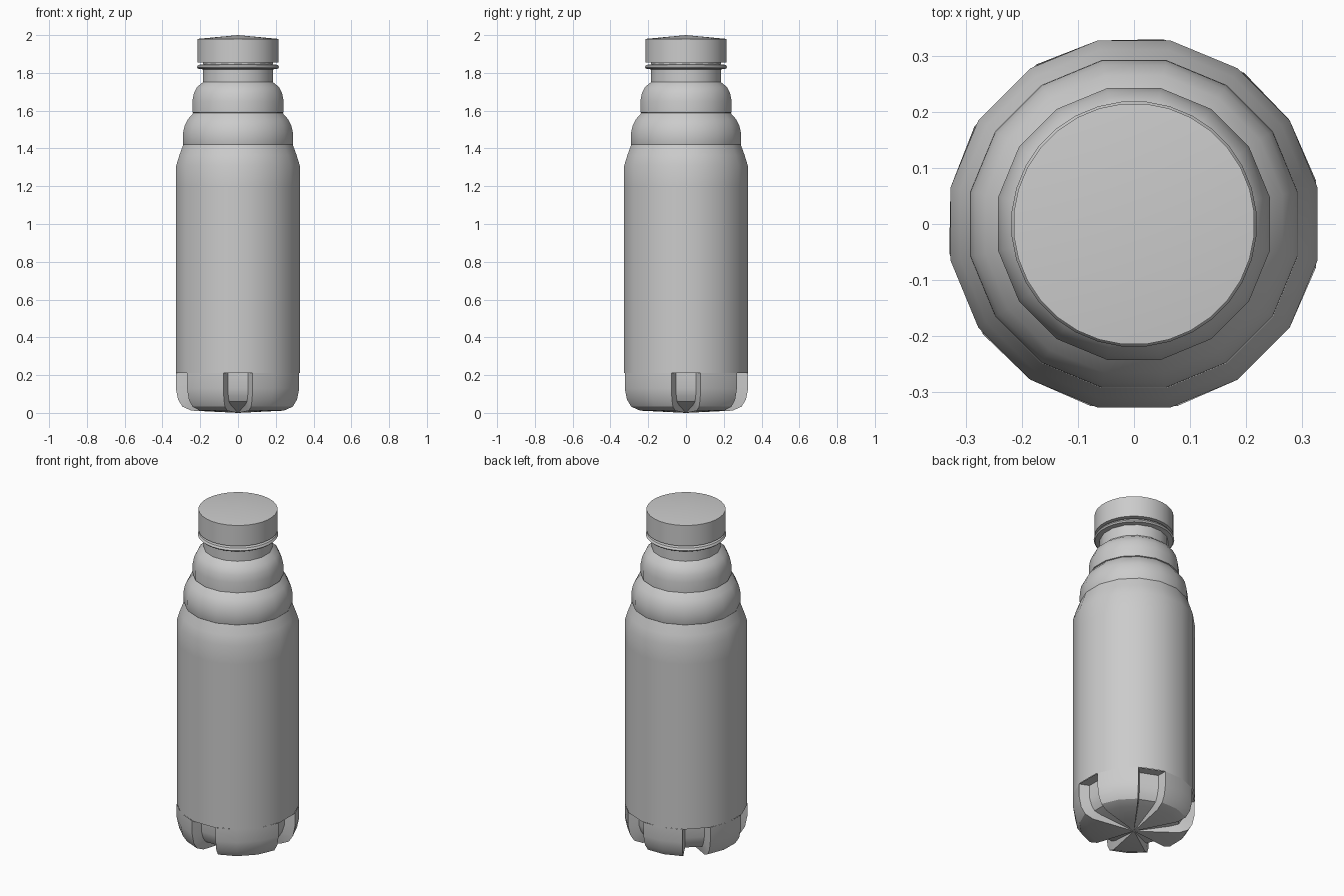
import bpy, bmesh, math

if "Cube" in bpy.data.objects:
    bpy.data.objects.remove(bpy.data.objects["Cube"])

SIDES = 16
GROOVED = (0, 3, 6, 9, 12)        # sides of the base that carry a groove

grey = bpy.data.materials.new("plain grey")
grey.use_nodes = True
grey.diffuse_color = (0.6, 0.6, 0.6, 1)
grey.node_tree.nodes["Principled BSDF"].inputs["Base Color"].default_value = (0.6, 0.6, 0.6, 1)


def finish(bm, name):
    bmesh.ops.remove_doubles(bm, verts=bm.verts, dist=0.0001)
    mesh = bpy.data.meshes.new(name)
    bm.to_mesh(mesh)
    bm.free()
    mesh.materials.append(grey)
    obj = bpy.data.objects.new(name, mesh)
    bpy.context.collection.objects.link(obj)
    bpy.ops.object.select_all(action="DESELECT")
    obj.select_set(True)
    bpy.context.view_layer.objects.active = obj
    bpy.ops.object.shade_smooth_by_angle(angle=math.radians(32))
    return obj


def column(bm, profile, angle):
    """One vertical run of vertices; profile radii are measured to the flats."""
    k = 1 / math.cos(math.pi / SIDES)
    return [bm.verts.new((r * k * math.cos(angle), r * k * math.sin(angle), z))
            for r, z in profile]


def strip(bm, a, b):
    """Join two neighbouring columns; the profiles run upward."""
    for i in range(len(a) - 1):
        quad = [a[i], b[i], b[i + 1], a[i + 1]]
        if (a[i].co - b[i].co).length < 1e-5:
            quad.pop(1)
        elif (a[i + 1].co - b[i + 1].co).length < 1e-5:
            quad.pop(2)
        if (quad[0].co - quad[-1].co).length > 1e-5:
            bm.faces.new(quad)


def lathe(name, profile, sides):
    bm = bmesh.new()
    step = math.tau / sides
    cols = [column(bm, profile, (i + 0.5) * step) for i in range(sides)]
    for i in range(sides):
        strip(bm, cols[i], cols[(i + 1) % sides])
    return finish(bm, name)


# Main body, shoulders and neck
lathe("bottle_body", [
    (0.327, 0.21), (0.327, 1.2), (0.327, 1.31), (0.31, 1.365), (0.29, 1.42),
    (0.292, 1.425), (0.291, 1.48), (0.283, 1.52), (0.265, 1.555), (0.236, 1.588),
    (0.242, 1.59), (0.242, 1.65), (0.234, 1.69), (0.217, 1.725), (0.184, 1.752),
    (0.184, 1.87)], SIDES)

# Collar under the cap
lathe("neck_collar", [
    (0.18, 1.818), (0.208, 1.822), (0.215, 1.83), (0.208, 1.842), (0.18, 1.846)], 32)

# Cap with a shallow conical top
lathe("cap", [(0, 1.856), (0.211, 1.856), (0.211, 1.98), (0, 2.0)], 32)

# Footed base: rounded feet split by radial grooves
foot = [(0, 0), (0.245, 0.012), (0.292, 0.033), (0.315, 0.07), (0.327, 0.13), (0.327, 0.21)]
floor = [(0, 0), (0.2, 0.045), (0.24, 0.06), (0.258, 0.09), (0.27, 0.13), (0.27, 0.21)]
bm = bmesh.new()
step = math.tau / SIDES
spread = math.radians(2.2)
for i in range(SIDES):
    lo, hi = (i - 0.5) * step, (i + 0.5) * step
    if i in GROOVED:
        runs = [column(bm, foot, lo - spread), column(bm, floor, lo),
                column(bm, floor, hi), column(bm, foot, hi + spread)]
        bm.faces.new([run[-1] for run in runs])      # groove ceiling
    else:
        if (i - 1) % SIDES in GROOVED:
            lo += spread
        if (i + 1) % SIDES in GROOVED:
            hi -= spread
        runs = [column(bm, foot, lo), column(bm, foot, hi)]
    for a, b in zip(runs, runs[1:]):
        strip(bm, a, b)
finish(bm, "footed_base")
